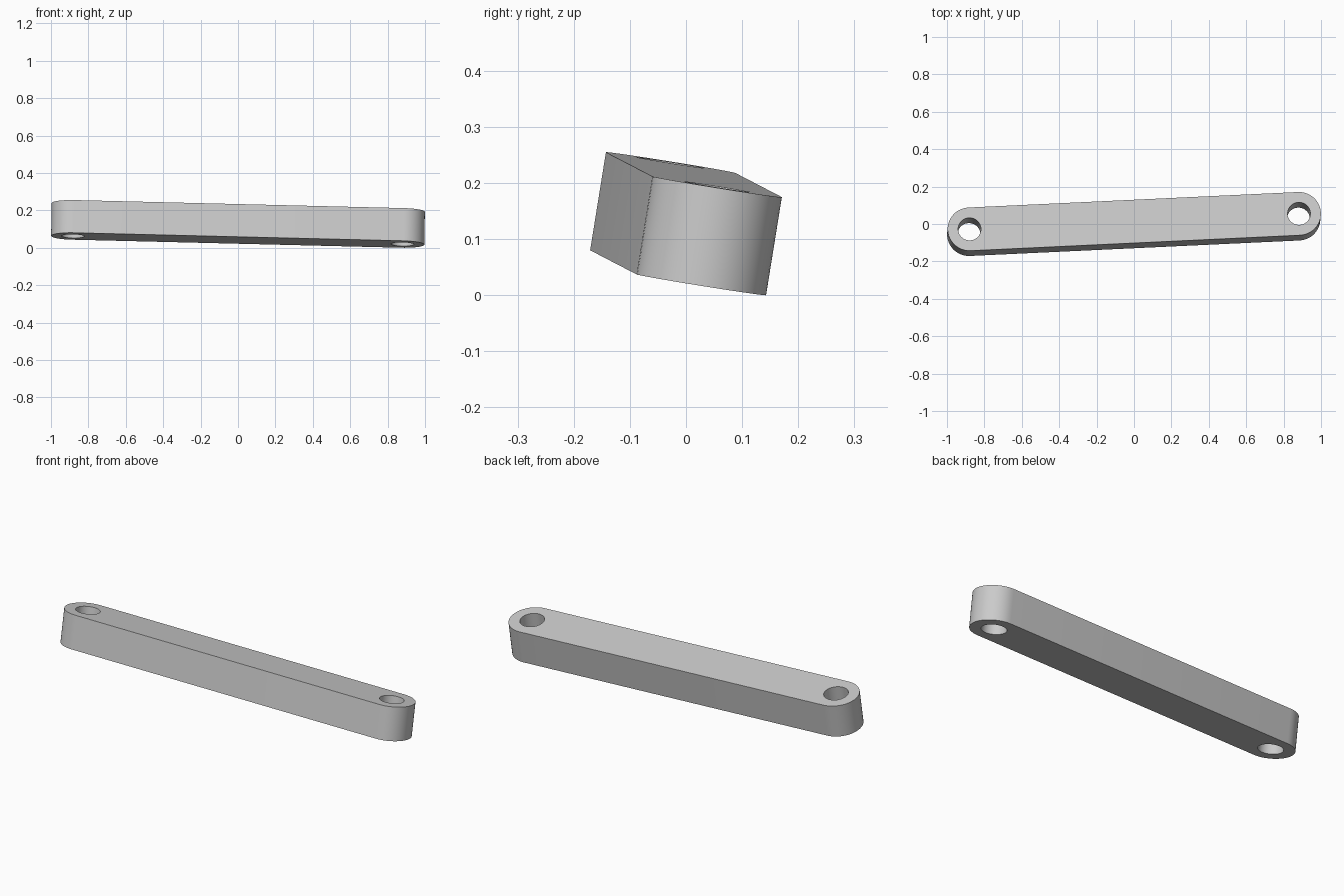
import bpy, bmesh
from math import pi, cos, sin, radians
from mathutils import Matrix, Vector

if "Cube" in bpy.data.objects:
    bpy.data.objects.remove(bpy.data.objects["Cube"])

HALF_SPAN = 0.882    # centre to hole centre
END_RADIUS = 0.117
HOLE_RADIUS = 0.061
THICKNESS = 0.177
SEGMENTS = 48

grey = bpy.data.materials.new("plain_grey")
grey.use_nodes = True
grey.diffuse_color = (0.6, 0.6, 0.6, 1)
grey.node_tree.nodes["Principled BSDF"].inputs["Base Color"].default_value = grey.diffuse_color


def arc(cx, radius, start, sweep, count):
    """Points along an arc centred on the bar's long axis."""
    return [(cx + radius * cos(start + sweep * i / count),
             radius * sin(start + sweep * i / count), -THICKNESS / 2)
            for i in range(count + 1)]


def add_loop(bm, points):
    verts = [bm.verts.new(p) for p in points]
    return [bm.edges.new((v, verts[i - 1])) for i, v in enumerate(verts)]


# Rounded bar outline with a hole at each end
bm = bmesh.new()
edges = add_loop(bm, arc(HALF_SPAN, END_RADIUS, -pi / 2, pi, SEGMENTS // 2)
                 + arc(-HALF_SPAN, END_RADIUS, pi / 2, pi, SEGMENTS // 2))
for side in (-1, 1):
    edges += add_loop(bm, arc(side * HALF_SPAN, HOLE_RADIUS, 0, 2 * pi, SEGMENTS)[:-1])
bmesh.ops.triangle_fill(bm, edges=edges, use_beauty=True)

# Thicken the outline into a solid
top = bmesh.ops.extrude_face_region(bm, geom=bm.faces[:], use_keep_orig=True)["geom"]
bmesh.ops.translate(bm, vec=(0, 0, THICKNESS),
                    verts=[g for g in top if isinstance(g, bmesh.types.BMVert)])
bmesh.ops.recalc_face_normals(bm, faces=bm.faces[:])

mesh = bpy.data.meshes.new("link_bar")
bm.to_mesh(mesh)
bm.free()
mesh.materials.append(grey)
bar = bpy.data.objects.new("link_bar", mesh)
bpy.context.collection.objects.link(bar)

# Tilt the bar: long axis, then width axis, then face normal
along = Vector((1, 0.047, -0.0244)).normalized()
normal = along.cross(Vector((-0.05, 0.987, -0.158))).normalized()
across = normal.cross(along)
tilt = Matrix((along, across, normal)).transposed().to_4x4()
mesh.transform(tilt)
lowest = min(v.co.z for v in mesh.vertices)
mesh.transform(Matrix.Translation((0, 0, -lowest)))

bpy.context.view_layer.objects.active = bar
bar.select_set(True)
bpy.ops.object.shade_smooth_by_angle(angle=radians(30))
